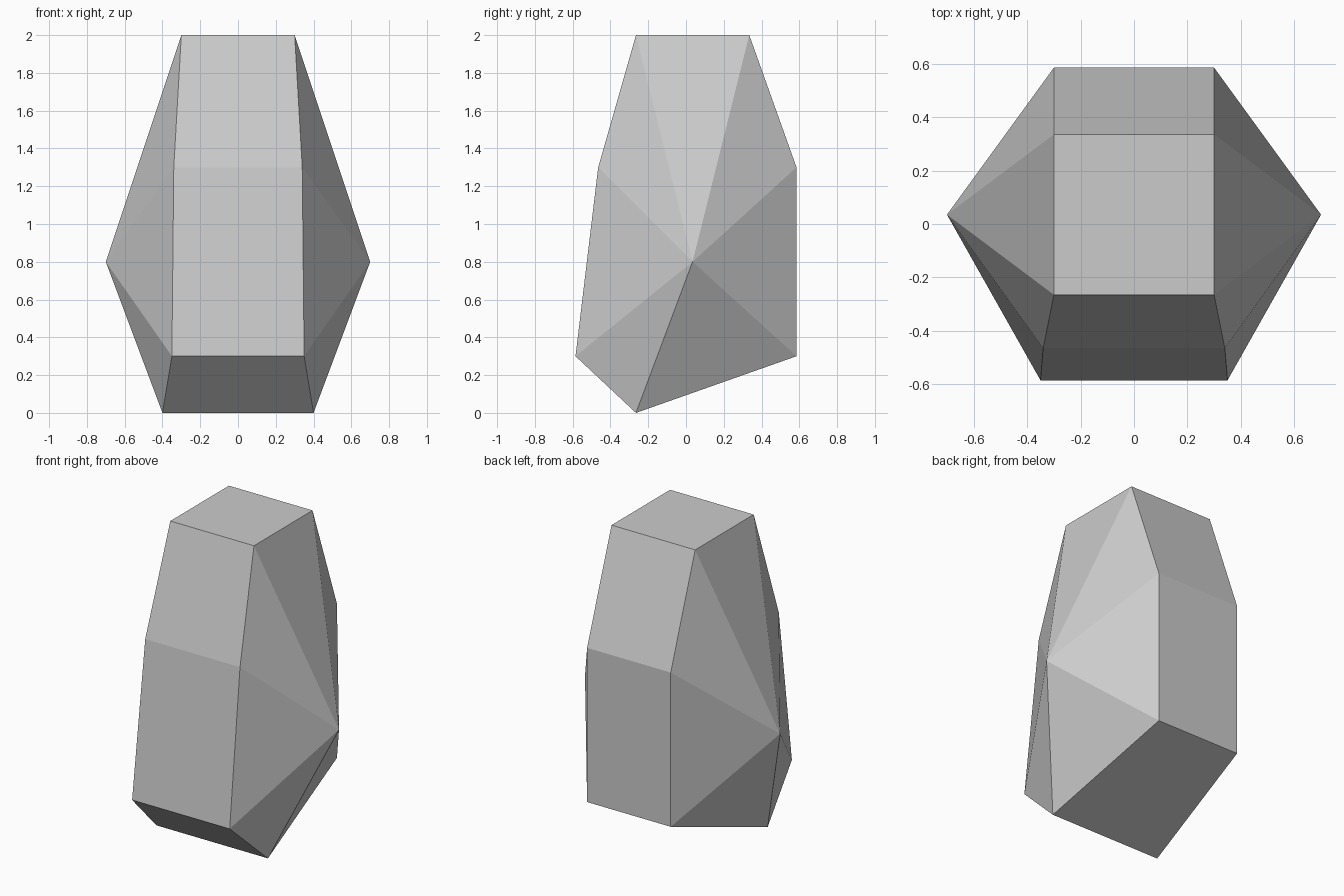
import bpy, bmesh

if "Cube" in bpy.data.objects:
    bpy.data.objects.remove(bpy.data.objects["Cube"])

# Side profile of the stone: (half width, y, z), running once around the middle
profile = [
    (0.30, -0.265, 2.0),   # top front
    (0.30, 0.335, 2.0),    # top back
    (0.30, 0.585, 1.3),    # upper back
    (0.30, 0.585, 0.3),    # lower back
    (0.40, -0.265, 0.0),   # bottom edge
    (0.35, -0.585, 0.3),   # lower front
    (0.34, -0.465, 1.3),   # upper front
]
apex = (0.70, 0.035, 0.8)

bm = bmesh.new()
sides = []
for s in (-1, 1):
    # Faceted side: a fan of triangles from the profile to the side point
    ring = [bm.verts.new((s * w, y, z)) for w, y, z in profile]
    tip = bm.verts.new((s * apex[0], apex[1], apex[2]))
    for a, b in zip(ring, ring[1:] + ring[:1]):
        bm.faces.new((a, b, tip))
    sides.append(ring)

# Band of quads joining both sides
left, right = sides
n = len(profile)
for i in range(n):
    j = (i + 1) % n
    bm.faces.new((left[i], left[j], right[j], right[i]))

bmesh.ops.recalc_face_normals(bm, faces=bm.faces)
mesh = bpy.data.meshes.new("faceted_stone")
bm.to_mesh(mesh)
bm.free()
stone = bpy.data.objects.new("faceted_stone", mesh)
bpy.context.collection.objects.link(stone)
